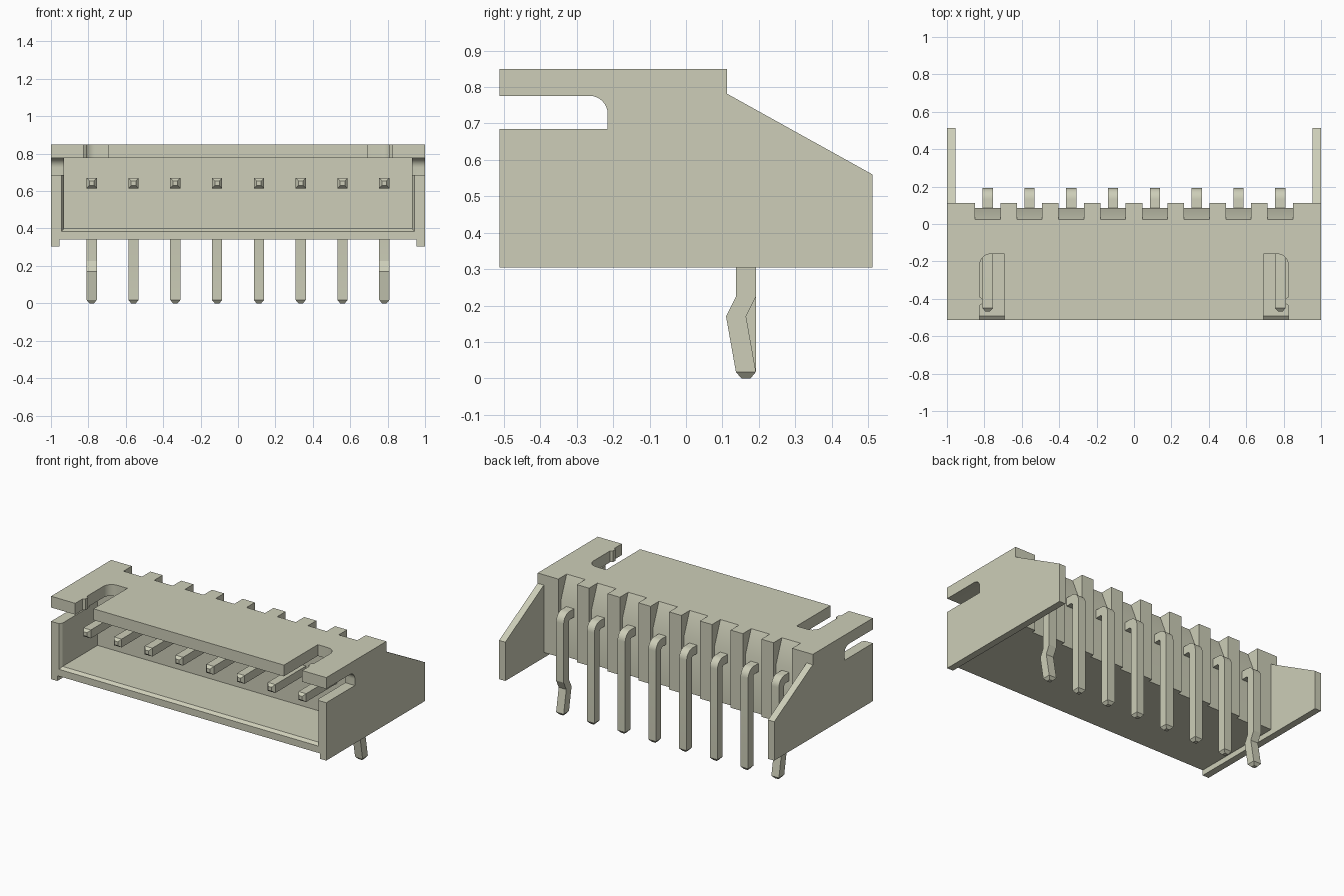
import bpy, bmesh, math
from mathutils import Vector

cube = bpy.data.objects.get("Cube")
if cube:
    bpy.data.objects.remove(cube, do_unlink=True)

ivory = bpy.data.materials.new("ivory_plastic")
ivory.use_nodes = True
colour = (0.61, 0.615, 0.48, 1)
ivory.diffuse_color = colour
ivory.node_tree.nodes["Principled BSDF"].inputs["Base Color"].default_value = colour
parts = []

# Axis of extrusion -> how a 2D profile point and a depth become a 3D point
PLACE = {
    "x": lambda a, b, d: (d, a, b),   # profile in y, z
    "y": lambda a, b, d: (a, d, b),   # profile in x, z
    "z": lambda a, b, d: (a, b, d),   # profile in x, y
}


def prism(name, pts, axis, lo, hi, taper=1.0):
    """Extrude a profile from lo to hi; taper shrinks the lo end."""
    place = PLACE[axis]
    n = len(pts)
    ca, cb = sum(p[0] for p in pts) / n, sum(p[1] for p in pts) / n
    bm = bmesh.new()
    low = [bm.verts.new(place(ca + (a - ca) * taper, cb + (b - cb) * taper, lo)) for a, b in pts]
    top = [bm.verts.new(place(a, b, hi)) for a, b in pts]
    bm.faces.new(low)
    bm.faces.new(top)
    for i in range(n):
        j = (i + 1) % n
        bm.faces.new((low[i], low[j], top[j], top[i]))
    bmesh.ops.recalc_face_normals(bm, faces=bm.faces)
    me = bpy.data.meshes.new(name)
    bm.to_mesh(me)
    bm.free()
    me.materials.append(ivory)
    ob = bpy.data.objects.new(name, me)
    bpy.context.collection.objects.link(ob)
    parts.append(ob)
    return ob


def rect(a0, a1, b0, b1):
    return [(a0, b0), (a1, b0), (a1, b1), (a0, b1)]


def arc(ca, cb, r, start, end, steps=8):
    return [(ca + r * math.cos(math.radians(start + (end - start) * i / steps)),
             cb + r * math.sin(math.radians(start + (end - start) * i / steps)))
            for i in range(steps + 1)]


FRONT, BACK, BOTTOM, TOP = -0.512, 0.112, 0.34, 0.85
CAVITY_BACK = -0.13
SLOT_LOW, SLOT_HIGH, SLOT_END = 0.685, 0.776, -0.215
R = 0.05
slot_arc = arc(SLOT_END - R, SLOT_HIGH - R, R, 0, 90)

# Side plates with open slot and sloped rear wing, plus inner wall thickness
plate = ([(FRONT, 0.305), (0.512, 0.305), (0.512, 0.56), (BACK, 0.782), (BACK, TOP),
          (FRONT, TOP), (FRONT, SLOT_HIGH)] + slot_arc[::-1] +
         [(SLOT_END, SLOT_LOW), (FRONT, SLOT_LOW)])
rear_liner = [(SLOT_END, BOTTOM), (BACK, BOTTOM), (BACK, TOP), (SLOT_END - R, TOP)] + slot_arc[::-1]
for side, s in (("left", 1), ("right", -1)):
    prism(side + "_side_plate", plate, "x", s * 0.955, s * 1.0)
    prism(side + "_rear_liner", rear_liner, "x", s * 0.93, s * 0.956)
    prism(side + "_front_liner",
          [(s * 0.956, FRONT), (s * 0.943, FRONT), (s * 0.93, FRONT + 0.02),
           (s * 0.93, SLOT_END), (s * 0.956, SLOT_END)], "z", BOTTOM, SLOT_LOW)

# Floor with chamfered front lip
prism("floor", [(FRONT, BOTTOM), (0.0, BOTTOM), (0.0, 0.40), (FRONT + 0.02, 0.40), (FRONT, 0.385)],
      "x", -0.956, 0.956)

# Roof with two keying slots, each with a small ridge
half = ([(0.692, FRONT), (0.692, -0.16)] + arc(0.765, -0.22, 0.06, 90, 0) +
        [(0.825, -0.39), (0.811, -0.40), (0.811, -0.425), (0.825, -0.435),
         (0.825, FRONT), (0.956, FRONT), (0.956, CAVITY_BACK + 0.02)])
prism("roof", half + [(-x, y) for x, y in reversed(half)], "z", SLOT_HIGH, TOP)

# Back wall with sloped recesses between ribs
prism("back_wall", [(CAVITY_BACK, BOTTOM), (0.085, BOTTOM), (0.085, 0.70), (0.025, TOP),
                    (CAVITY_BACK, TOP)], "x", -0.931, 0.931)
PITCH = 0.2235
pin_x = [(i - 3.5) * PITCH for i in range(8)]
NOTCH = 0.0675
for i in range(7):
    prism(f"back_rib_{i + 1}", rect(pin_x[i] + NOTCH, pin_x[i + 1] - NOTCH, 0.0, BACK),
          "z", BOTTOM, TOP)
for side, s in (("left", 1), ("right", -1)):
    prism(side + "_end_rib", rect(s * (pin_x[7] + NOTCH), s * 0.956, 0.0, BACK), "z", BOTTOM, TOP)

# Bent contact pins; the two outer ones are kinked
W = 0.0275
Z0, Z1, Y0, Y1, TIP = 0.615, 0.67, 0.137, 0.192, 0.018
outer_bend = arc(Y1 - 0.06, Z1 - 0.06, 0.06, 90, 0)
inner_bend = arc(Y0 - 0.012, Z0 - 0.012, 0.012, 0, 90, 4)
for i, x in enumerate(pin_x):
    kinked = i in (0, 7)
    back = [(Y1, 0.225), (0.165, 0.17)] if kinked else []
    front = [(0.11, 0.17), (Y0, 0.225)] if kinked else []
    prism(f"pin_{i + 1}",
          [(-0.45, Z0), (-0.45, Z1)] + outer_bend + back + [(Y1, TIP), (Y0, TIP)] + front + inner_bend,
          "x", x - W, x + W)
    prism(f"pin_{i + 1}_front_tip", rect(x - W, x + W, Z0, Z1), "y", -0.468, -0.45, 0.45)
    prism(f"pin_{i + 1}_lower_tip", rect(x - W, x + W, Y0, Y1), "z", 0.0, TIP, 0.45)

# Smooth only the rounded bends
bpy.ops.object.select_all(action="DESELECT")
for ob in parts:
    ob.select_set(True)
bpy.context.view_layer.objects.active = parts[0]
bpy.ops.object.shade_smooth_by_angle(angle=math.radians(25))
